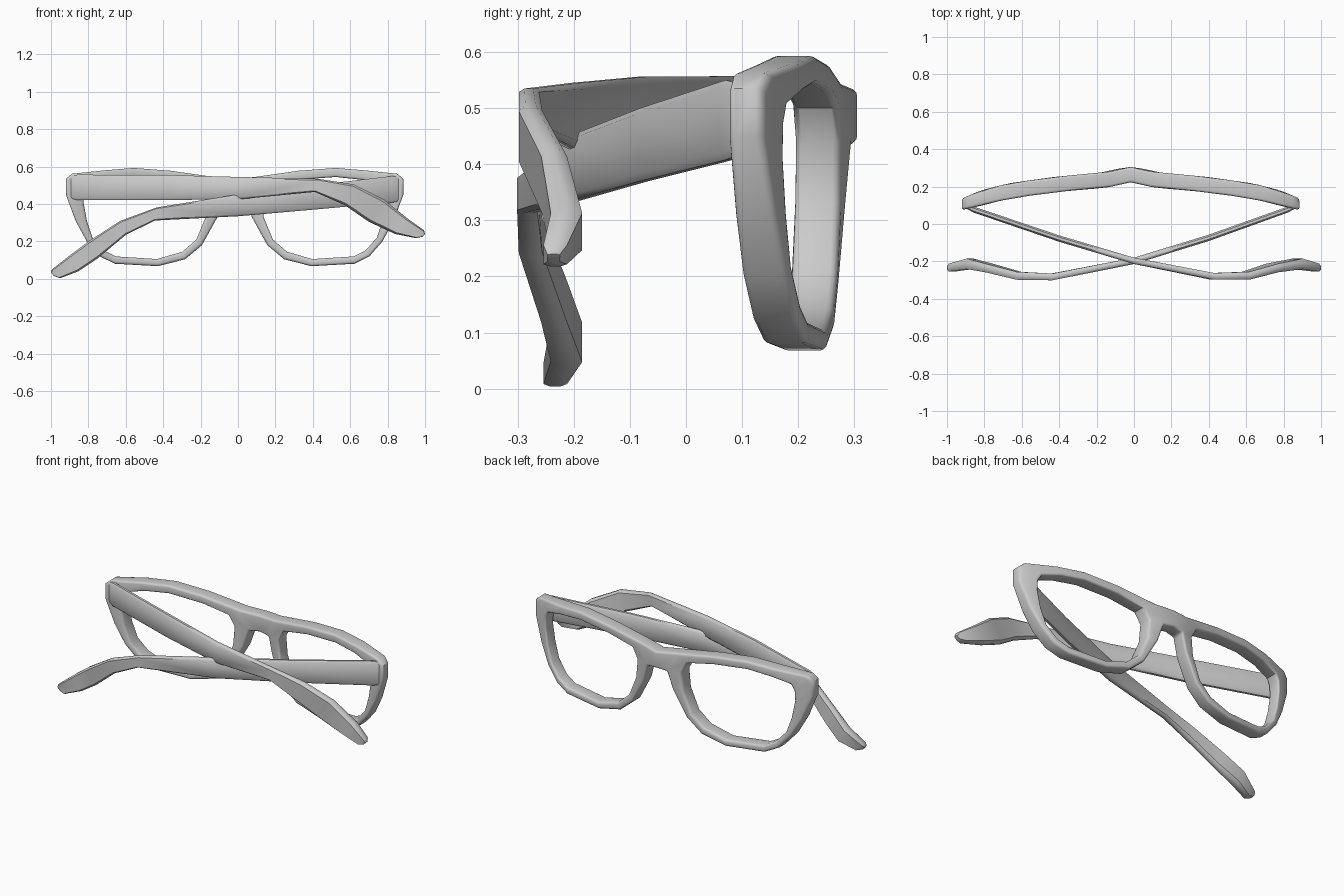
import bpy, bmesh

if "Cube" in bpy.data.objects:
    bpy.data.objects.remove(bpy.data.objects["Cube"])

CX = -0.018          # symmetry line of the front frame


def finish(name, bm, bevel=0):
    bmesh.ops.recalc_face_normals(bm, faces=bm.faces)
    me = bpy.data.meshes.new(name)
    bm.to_mesh(me)
    bm.free()
    ob = bpy.data.objects.new(name, me)
    bpy.context.collection.objects.link(ob)
    bpy.ops.object.select_all(action='DESELECT')
    ob.select_set(True)
    bpy.context.view_layer.objects.active = ob
    if bevel:
        mod = ob.modifiers.new("Rounding", 'BEVEL')
        mod.width = bevel
        mod.segments = 3
        mod.limit_method = 'ANGLE'
        mod.angle_limit = 1.0
        bpy.ops.object.modifier_apply(modifier=mod.name)
    bpy.ops.object.shade_smooth_by_angle(angle=0.75)
    return ob


# Wrap of the front: depth position against distance from the bridge
WRAP = [(0, .264), (.06, .256), (.12, .236), (.4, .212), (.66, .175), (.82, .133), (.9, .106)]


def wrap(u):
    for (a, ya), (b, yb) in zip(WRAP, WRAP[1:]):
        if u <= b:
            return ya + (yb - ya) * (u - a) / (b - a)
    return WRAP[-1][1]


def depth(u):
    return .082 if u < .8 else .082 - (u - .8) * .2


# Rim: outer (u, z) and inner (u, z) outline, starting above the nose
RIM = [(.11, .545, .18, .50), (.34, .578, .34, .53), (.54, .593, .54, .545), (.70, .58, .68, .53),
       (.87, .562, .785, .505), (.902, .535, .805, .47), (.902, .45, .808, .41), (.85, .31, .79, .31),
       (.79, .20, .76, .22), (.72, .12, .70, .152), (.64, .081, .635, .12), (.41, .068, .415, .106),
       (.265, .105, .28, .145), (.175, .18, .205, .21), (.092, .33, .155, .33), (.062, .43, .145, .44)]


def front_frame():
    bm = bmesh.new()
    for s in (1, -1):
        def vert(u, z):
            return bm.verts.new((CX + s * u, wrap(u) + depth(u) / 2, z))
        outer = [vert(a, b) for a, b, c, d in RIM]
        inner = [vert(c, d) for a, b, c, d in RIM]
        n = len(RIM)
        for i in range(n):
            j = (i + 1) % n
            bm.faces.new((outer[i], outer[j], inner[j], inner[i]))
        # half of the bridge
        bm.faces.new((outer[0], outer[-1], vert(0, .437), vert(0, .535)))
    bmesh.ops.remove_doubles(bm, verts=bm.verts, dist=1e-4)
    bmesh.ops.recalc_face_normals(bm, faces=bm.faces)
    ext = bmesh.ops.extrude_face_region(bm, geom=bm.faces[:], use_keep_orig=True)
    for v in ext['geom']:
        if isinstance(v, bmesh.types.BMVert):
            v.co.y -= depth(abs(v.co.x - CX))
    finish("front_frame", bm, .013)


# Temple arm: stations of (lower x, lower z, upper x, upper z, y, thickness)
SECTION = [(0, -.22), (.09, -.5), (.91, -.5), (1, -.22), (1, .22), (.91, .5), (.09, .5), (0, .22)]


def temple(name, stations):
    bm = bmesh.new()
    rings = []
    for xl, zl, xu, zu, y, t in stations:
        rings.append([bm.verts.new((xl + (xu - xl) * v, y + w * t, zl + (zu - zl) * v))
                      for v, w in SECTION])
    for a, b in zip(rings, rings[1:]):
        for i in range(8):
            j = (i + 1) % 8
            bm.faces.new((a[i], a[j], b[j], b[i]))
    bm.faces.new(rings[0])
    bm.faces.new(rings[-1])
    finish(name, bm)


front_frame()

temple("left_temple", [
    (-.895, .43, -.895, .55, .092, .02), (-.86, .422, -.86, .557, .078, .032),
    (-.4, .422, -.4, .556, -.078, .034), (0, .425, 0, .545, -.197, .034),
    (.41, .465, .43, .535, -.280, .036), (.57, .395, .62, .505, -.277, .042),
    (.70, .305, .78, .425, -.235, .046), (.84, .24, .91, .32, -.213, .056),
    (.95, .218, .995, .26, -.233, .042), (.985, .225, 1.0, .24, -.236, .022)])

temple("right_temple", [
    (.86, .415, .86, .545, .092, .02), (.825, .408, .825, .55, .078, .032),
    (.4, .37, .4, .50, -.074, .034), (0, .335, 0, .452, -.197, .034),
    (-.445, .312, -.435, .382, -.283, .036), (-.60, .235, -.63, .31, -.277, .042),
    (-.75, .11, -.80, .20, -.235, .046), (-.855, .04, -.90, .125, -.213, .056),
    (-.95, .004, -.995, .05, -.233, .042), (-.985, .015, -1.0, .035, -.236, .022)])
